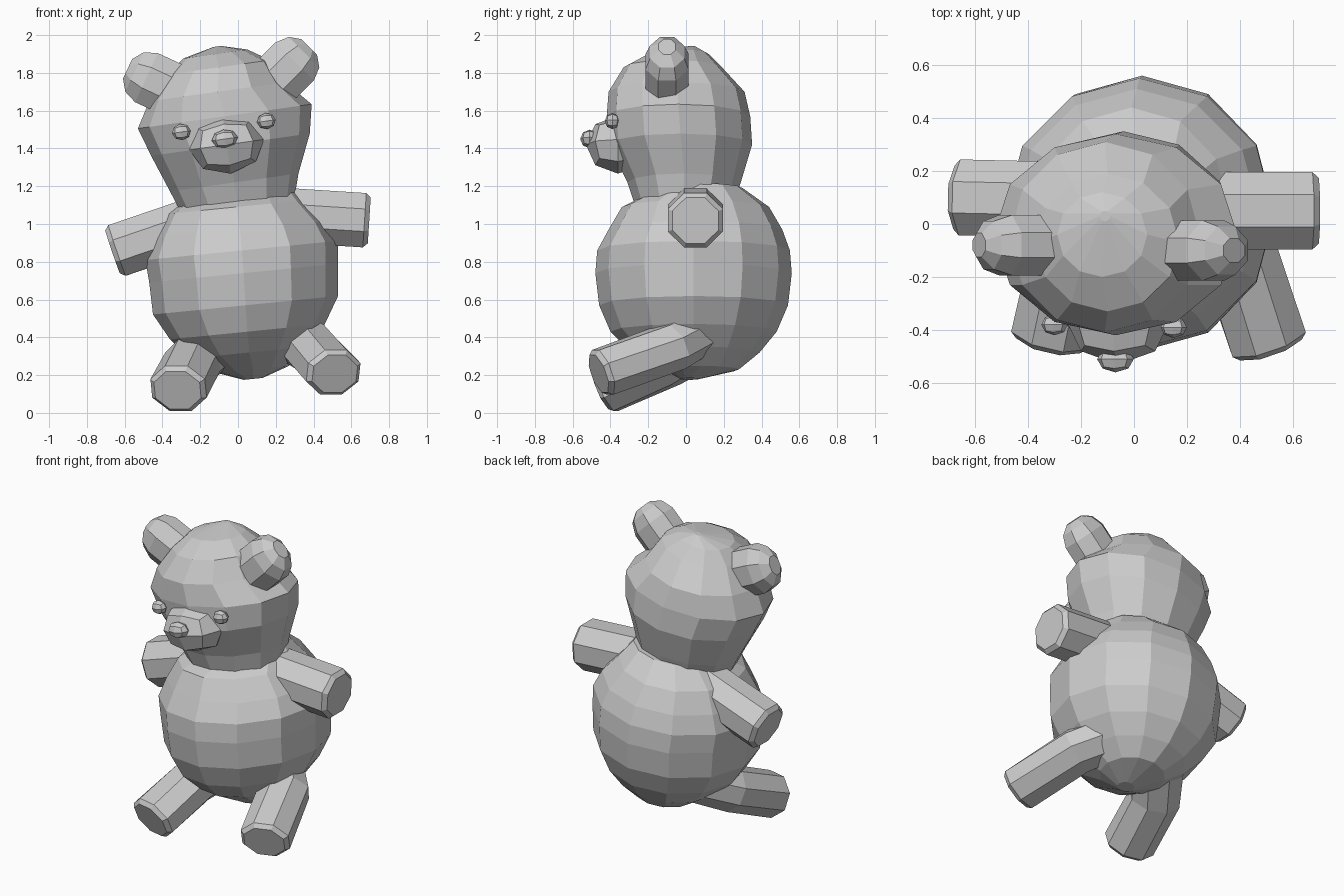
import bpy, bmesh
from math import sin, cos, pi, radians
from mathutils import Vector, Matrix

cube = bpy.data.objects.get("Cube")
if cube:
    bpy.data.objects.remove(cube, do_unlink=True)

GREY = (0.6, 0.6, 0.6, 1)
grey = bpy.data.materials.new("plain grey")
grey.use_nodes = True
grey.diffuse_color = GREY
grey.node_tree.nodes["Principled BSDF"].inputs["Base Color"].default_value = GREY


def finish(name, bm):
    bmesh.ops.recalc_face_normals(bm, faces=bm.faces)
    mesh = bpy.data.meshes.new(name)
    bm.to_mesh(mesh)
    bm.free()
    mesh.materials.append(grey)
    obj = bpy.data.objects.new(name, mesh)
    bpy.context.collection.objects.link(obj)
    return obj


def loft(name, rings):
    """Skin a list of equal point rings and cap both ends."""
    bm = bmesh.new()
    rows = [[bm.verts.new(p) for p in ring] for ring in rings]
    n = len(rows[0])
    for a, b in zip(rows, rows[1:]):
        for i in range(n):
            j = (i + 1) % n
            bm.faces.new((a[i], a[j], b[j], b[i]))
    bm.faces.new(rows[0])
    bm.faces.new(rows[-1])
    return finish(name, bm)


def stack(name, sections, tilt, sides=12):
    """Rounded mass from tilted ellipses: height, centre x, y, radius x, y."""
    rings = []
    for z, cx, cy, rx, ry in sections:
        ring = []
        for i in range(sides):
            a = 2 * pi * i / sides
            x = cx + rx * cos(a)
            ring.append((x, cy + ry * sin(a), z + tilt * (x - cx)))
        rings.append(ring)
    return loft(name, rings)


def limb(name, path, width, height, tip=((.025, .84),), sides=8):
    """Eight-sided limb along a path; tip lists extra rings as (advance, scale)."""
    pts = [Vector(p) for p in path]
    scales = [1] * len(pts)
    end_dir = (pts[-1] - pts[-2]).normalized()
    for advance, scale in tip:
        pts.append(pts[-1] + end_dir * advance)
        scales.append(scale)
    angles = [2 * pi * (i + 0.5) / sides for i in range(sides)]
    rings = []
    for k, (p, s) in enumerate(zip(pts, scales)):
        ahead = pts[min(k + 1, len(pts) - 1)]
        behind = pts[max(k - 1, 0)]
        turn = (ahead - behind).to_track_quat('Z', 'Y')
        rings.append([p + turn @ Vector((s * width * cos(a), s * height * sin(a), 0))
                      for a in angles])
    return loft(name, rings)


def ball(name, centre, radii, roll):
    """Low-poly ball made from a subdivided cube."""
    bm = bmesh.new()
    bmesh.ops.create_cube(bm, size=2)
    bmesh.ops.subdivide_edges(bm, edges=bm.edges[:], cuts=1, use_grid_fill=True)
    for v in bm.verts:
        v.co.normalize()
    turn = Matrix.Rotation(radians(roll), 3, 'Y').to_quaternion()
    bm.transform(Matrix.LocRotScale(Vector(centre), turn, Vector(radii)))
    return finish(name, bm)


# Torso
stack("body", [
    (.18, .08, .02, .05, .05),
    (.23, .08, .08, .19, .20),
    (.32, .06, .05, .31, .34),
    (.43, .05, .04, .41, .44),
    (.57, .04, .04, .49, .50),
    (.74, .03, .04, .50, .52),
    (.86, .02, .04, .51, .51),
    (.97, .01, .05, .46, .46),
    (1.09, -.01, .05, .37, .39),
    (1.19, .02, .08, .26, .22)], tilt=0.1)

# Head, leaning to one side
stack("head", [
    (1.1, 0, -.01, .30, .26),
    (1.22, -.02, -.01, .34, .30),
    (1.42, -.04, -.03, .42, .38),
    (1.57, -.07, -.04, .46, .38),
    (1.7, -.11, -.05, .36, .36),
    (1.83, -.1, -.07, .27, .26),
    (1.9, -.12, -.04, .17, .16),
    (1.94, -.11, .03, .02, .02)], tilt=0.14)

# Face
LEAN = -8
ball("muzzle", (-.06, -.36, 1.42), (.2, .17, .155), LEAN)
ball("nose", (-.07, -.51, 1.45), (.07, .05, .05), LEAN)
for side, spot in (("right", (-.3, -.38, 1.487)), ("left", (.15, -.39, 1.545))):
    ball(side + "_eye", spot, (.05, .04, .043), LEAN)

# Ears with domed tips
DOME = ((.07, .8), (.04, .4))
limb("right_ear", [(-.28, -.08, 1.68), (-.485, -.08, 1.775)], .123, .155, DOME)
limb("left_ear", [(.14, -.1, 1.7), (.3, -.1, 1.86)], .123, .155, DOME)

# Arms
limb("right_arm", [(-.2, .09, 1.01), (-.64, .1, .86)], .155, .153)
limb("left_arm", [(.2, .05, 1.05), (.67, .05, 1.02)], .158, .156)

# Legs, bent at the knee
limb("right_leg", [(-.12, .08, .37), (-.24, -.1, .27), (-.315, -.42, .13)], .16, .14)
limb("left_leg", [(.2, .1, .46), (.38, -.07, .35), (.505, -.44, .215)], .158, .135)
